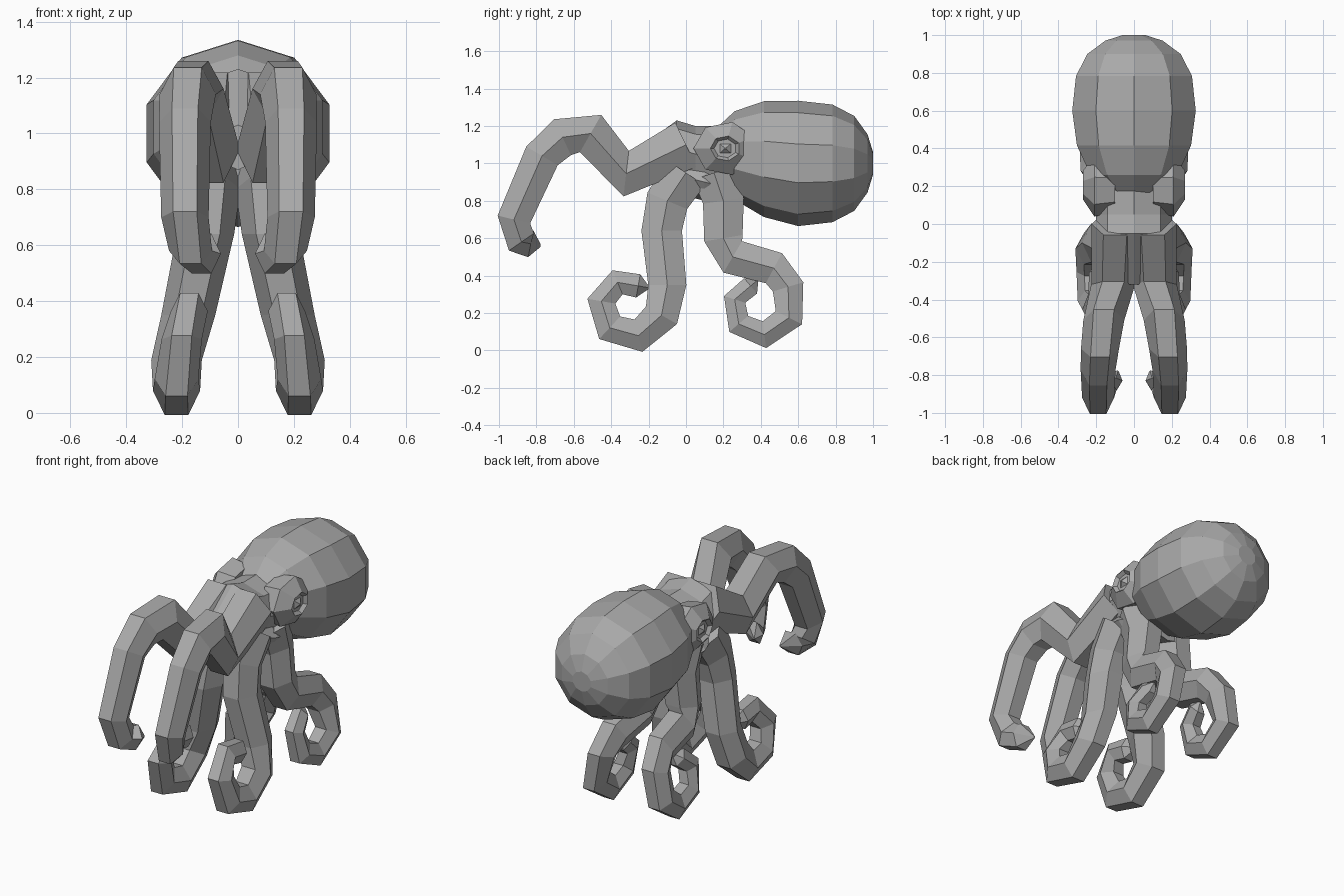
import bpy, bmesh
from math import sin, cos, pi, radians, hypot
from mathutils import Vector

cube = bpy.data.objects.get("Cube")
if cube:
    bpy.data.objects.remove(cube, do_unlink=True)

grey = bpy.data.materials.new("skin_grey")
grey.use_nodes = True
grey.diffuse_color = (.4, .4, .4, 1)
shader = grey.node_tree.nodes["Principled BSDF"]
shader.inputs["Base Color"].default_value = grey.diffuse_color


def loft(name, rings, mirror=False):
    """Skin a list of equal-length point rings and close both ends."""
    bm = bmesh.new()
    loops = [[bm.verts.new(point) for point in ring] for ring in rings]
    for first, second in zip(loops, loops[1:]):
        for i in range(len(first)):
            bm.faces.new((first[i - 1], first[i], second[i], second[i - 1]))
    bm.faces.new(loops[0])
    bm.faces.new(loops[-1])
    bmesh.ops.recalc_face_normals(bm, faces=bm.faces)
    mesh = bpy.data.meshes.new(name)
    bm.to_mesh(mesh)
    bm.free()
    mesh.materials.append(grey)
    obj = bpy.data.objects.new(name, mesh)
    bpy.context.collection.objects.link(obj)
    if mirror:
        obj.modifiers.new("mirror", "MIRROR").use_mirror_merge = False


def turn(sides, offset=0):
    """Evenly spaced angles around a full circle."""
    return [offset + 2 * pi * i / sides for i in range(sides)]


def cross_section(sides, y, z, half_width, half_height):
    """Upright polygon facing along y with a corner at the top."""
    widest = max(sin(a) for a in turn(sides))
    return [(half_width * sin(a) / widest, y, z + half_height * cos(a))
            for a in turn(sides)]


def eye_ring(sides, x, radius, offset=0):
    """Polygon facing sideways around the eye centre."""
    return [(x, .21 + radius * cos(a), 1.08 + .85 * radius * sin(a))
            for a in turn(sides, offset)]


def arm(name, path, thick, thin):
    """Tapering six-sided arm with a pointed tip, mirrored to both sides."""
    points = [Vector(p) for p in path]
    last = len(points) - 1
    rings = []
    for i, point in enumerate(points):
        radius = thick + (thin - thick) * i / last
        along = points[min(i + 1, last)] - points[max(i - 1, 0)]
        normal = Vector((0, -along.z, along.y)) / hypot(along.y, along.z)
        side = Vector((.92, 0, 0))
        rings.append([point + radius * (normal * cos(a) * 1.12 + side * sin(a))
                      for a in turn(6, pi / 6)])
    tip = points[-1] + (points[-1] - points[-2]).normalized() * thin
    rings.append([tip.lerp(corner, .1) for corner in rings[-1]])
    loft(name, rings, mirror=True)


def curled_path(leg, centre_y, start):
    """Leg points followed by a shrinking spiral, splaying out toward the floor."""
    path = list(leg)
    for step in range(6):
        angle = radians(start - 55 * step)
        radius = .18 - .003 * step ** 2
        path.append((centre_y + radius * cos(angle), .25 + radius * sin(angle)))
    return [(.1 + .12 * min(1, max(0, .8 - z) / .6) ** 1.5, y, z)
            for y, z in path]


# Large mantle: tapered toward the head, blunt at the back
mantle = []
for step in range(1, 8):
    a = pi * step / 8
    if cos(a) > 0:
        y, size = .6 - .48 * cos(a), sin(a)
    else:
        y, size = .6 + .395 * abs(cos(a)) ** .8, sin(a) ** .8
    mantle.append(cross_section(10, y, 1 + .06 * max(cos(a), 0),
                                .327 * size, .335 * size))
mantle.append(cross_section(10, 1, 1, .06, .06))
loft("mantle", mantle)

# Head between mantle and arms
loft("head", [cross_section(8, *station) for station in (
    (-.32, .95, .08, .08), (-.05, 1.08, .2, .15),
    (.05, 1.05, .2, .15), (.3, 1, .2, .2))])

# Hub under the head where the lower arms meet
loft("arm_hub", [cross_section(8, *station) for station in (
    (-.1, .95, .15, .1), (.1, .9, .2, .1), (.3, .85, .15, .1))])

# Faceted eye mounds with a small socket and a square pupil
loft("eye_mound", [eye_ring(7, x, radius, pi / 7) for x, radius in (
    (.1, .15), (.21, .17), (.27, .08), (.25, .06))], mirror=True)
loft("pupil", [eye_ring(4, .24, .06, pi / 4),
               eye_ring(4, .27, .005, pi / 4)], mirror=True)

# Raised front arms arching forward and hanging down
arm("front_arm", [
    (.1, 0, 1.1), (.11, -.32, .945), (.16, -.51, 1.16), (.18, -.66, 1.14),
    (.19, -.77, 1.04), (.19, -.92, .7), (.17, -.88, .58), (.13, -.83, .57)],
    .135, .075)

# Middle arms curling forward, rear arms curling under the mantle
arm("middle_arm", curled_path(
    [(0, .95), (-.1, .8), (-.13, .64), (-.1, .35)], -.3, -20), .125, .065)
arm("rear_arm", curled_path(
    [(.15, .95), (.2, .8), (.2, .6), (.25, .5), (.47, .44)], .39, 30), .12, .055)
